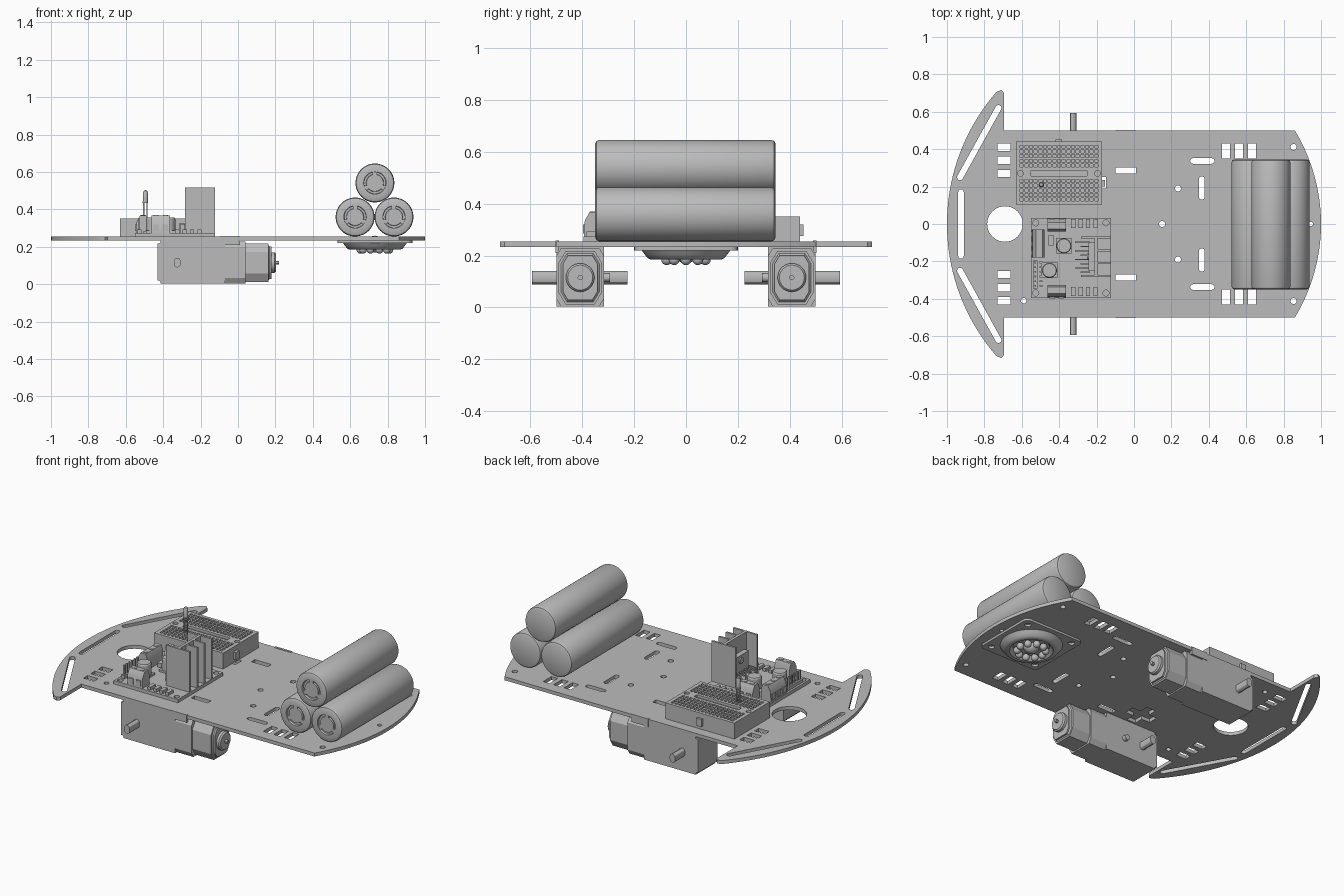
import bpy, bmesh
from math import sin, cos, pi, sqrt, atan2
from mathutils import Matrix, Vector

if "Cube" in bpy.data.objects:
    bpy.data.objects.remove(bpy.data.objects["Cube"], do_unlink=True)

grey = bpy.data.materials.new("plain_grey")
grey.use_nodes = True
grey.diffuse_color = (0.5, 0.5, 0.5, 1)
grey.node_tree.nodes["Principled BSDF"].inputs["Base Color"].default_value = (0.5, 0.5, 0.5, 1)
parts = []
AXIS = {"X": Matrix.Rotation(pi / 2, 4, "Y"), "Y": Matrix.Rotation(-pi / 2, 4, "X"), "Z": Matrix()}


def finish(name, bm):
    bmesh.ops.recalc_face_normals(bm, faces=bm.faces)
    me = bpy.data.meshes.new(name)
    bm.to_mesh(me)
    bm.free()
    me.materials.append(grey)
    ob = bpy.data.objects.new(name, me)
    bpy.context.collection.objects.link(ob)
    parts.append(ob)
    return ob


def box(bm, x0, x1, y0, y1, z0, z1):
    mid = Vector((x0 + x1, y0 + y1, z0 + z1)) / 2
    size = Matrix.Diagonal((x1 - x0, y1 - y0, z1 - z0, 1))
    bmesh.ops.create_cube(bm, size=1, matrix=Matrix.Translation(mid) @ size)


def lathe(bm, profile, at, axis="Z", segs=32):
    """Revolve (radius, height) points round an axis through at."""
    m = Matrix.Translation(at) @ AXIS[axis]
    rings = [[bm.verts.new(m @ Vector((r * cos(2 * pi * i / segs), r * sin(2 * pi * i / segs), h)))
              for i in range(segs)] for r, h in profile]
    for a, b in zip(rings, rings[1:]):
        for i in range(segs):
            j = (i + 1) % segs
            bm.faces.new((a[i], a[j], b[j], b[i]))
    bm.faces.new(rings[0])
    bm.faces.new(rings[-1])


def cyl(bm, r, a, b, at, axis="Z", segs=24):
    lathe(bm, [(r, a), (r, b)], at, axis, segs)


def prism(bm, pts, place, a, b):
    """Extrude a 2D outline between a and b; place turns (u, v, depth) into xyz."""
    lo, hi = ([bm.verts.new(place(u, v, d)) for u, v in pts] for d in (a, b))
    bm.faces.new(lo)
    bm.faces.new(hi)
    for i in range(len(pts)):
        j = (i + 1) % len(pts)
        bm.faces.new((lo[i], lo[j], hi[j], hi[i]))


def slot(ax, ay, bx, by, w, n=8):
    """Rounded slot between two points; a circle when they coincide."""
    t = atan2(by - ay, bx - ax)
    ends = [(bx, by, t - pi / 2), (ax, ay, t + pi / 2)]
    return [(x + w / 2 * cos(s + pi * i / n), y + w / 2 * sin(s + pi * i / n))
            for x, y, s in ends for i in range(n + (ax != bx or ay != by))]


def hole(x, y, r):
    return slot(x, y, x, y, 2 * r)


def rect(x0, x1, y0, y1):
    return [(x0, y0), (x1, y0), (x1, y1), (x0, y1)]


def flip(pts):
    return [(x, -y) for x, y in pts]


def sheet(name, outlines, z0, z1):
    """Flat plate with holes, filled from closed outlines."""
    cu = bpy.data.curves.new(name, "CURVE")
    cu.dimensions, cu.fill_mode, cu.extrude = "2D", "BOTH", (z1 - z0) / 2
    for pts in outlines:
        sp = cu.splines.new("POLY")
        sp.points.add(len(pts) - 1)
        for p, (x, y) in zip(sp.points, pts):
            p.co = (x, y, 0, 1)
        sp.use_cyclic_u = True
    tmp = bpy.data.objects.new(name + "_outline", cu)
    bpy.context.collection.objects.link(tmp)
    me = bpy.data.meshes.new_from_object(tmp.evaluated_get(bpy.context.evaluated_depsgraph_get()))
    bm = bmesh.new()
    bm.from_mesh(me)
    bpy.data.objects.remove(tmp)
    bpy.data.curves.remove(cu)
    bpy.data.meshes.remove(me)
    bmesh.ops.remove_doubles(bm, verts=bm.verts, dist=1e-5)
    bmesh.ops.translate(bm, verts=bm.verts, vec=(0, 0, (z0 + z1) / 2))
    return finish(name, bm)


# chassis plate
BOT, TOP = 0.233, 0.254
right_arc = [(0.037 + sqrt(0.963 ** 2 - y * y), y) for y in [i / 20 for i in range(-10, 11)]]
left_arc = [(0.075 - sqrt(1.075 ** 2 - y * y), y) for y in [0.705 * i / 16 for i in range(16, -17, -1)]]
tip = [(-0.695, 0.5), (-0.695, 0.7), (-0.71, 0.717)]
outline = right_arc + tip + left_arc + flip(tip[::-1])
half = [slot(-0.93, 0.25, -0.725, 0.62, 0.032), slot(0.315, 0.337, 0.415, 0.337, 0.03),
        slot(0.362, 0.145, 0.362, 0.24, 0.03), hole(0.235, 0.19, 0.016),
        hole(0.853, 0.412, 0.016), hole(-0.59, 0.41, 0.015), rect(-0.1, 0.01, 0.27, 0.303)]
half += [rect(-0.73, -0.66, y, y + 0.04) for y in (0.25, 0.32, 0.39)]
half += [rect(x, x + 0.042, 0.35, 0.43) for x in (0.47, 0.54, 0.61)]
s, l = 0.03, 0.085
cross = [(l, -s), (l, s), (s, s), (s, l), (-s, l), (-s, s), (-l, s), (-l, -s), (-s, -s), (-s, -l), (s, -l), (s, -s)]
half.append([(x - 0.235, y + 0.22) for x, y in cross])
centre = [slot(-0.925, -0.17, -0.925, 0.17, 0.03), slot(-0.69, 0, -0.69, 0, 0.19, 20),
          hole(0.15, 0, 0.016), hole(0.945, 0, 0.012)]
sheet("chassis_plate", [outline] + centre + half + [flip(h) for h in half], BOT, TOP)

# gear motors, one each side
def ring(w, z0, z1, c):
    return [(-w, z0 + c), (-w + c * 0.6, z0), (w - c * 0.6, z0), (w, z0 + c),
            (w, z1 - c), (w - c * 0.6, z1), (-w + c * 0.6, z1), (-w, z1 - c)]


for side, label in ((1, "left"), (-1, "right")):
    yc = side * 0.408
    along_x = lambda u, v, d: (d, yc + u, v)
    bm = bmesh.new()
    box(bm, -0.43, -0.07, yc - 0.092, yc + 0.092, 0.004, BOT)
    bmesh.ops.bevel(bm, geom=[e for e in bm.edges if all(v.co.x < -0.4 for v in e.verts)
                              and abs(e.verts[0].co.y - e.verts[1].co.y) > 0.1],
                    offset=0.015, segments=3, affect="EDGES")
    prism(bm, ring(0.092, 0.004, 0.228, 0.03), along_x, -0.07, 0.04)
    cyl(bm, 0.017, -0.02, 0.02, (-0.2, yc - side * 0.095, 0.115), "Y")
    finish(label + "_gearbox", bm)
    bm = bmesh.new()
    prism(bm, ring(0.083, 0.012, 0.217, 0.045), along_x, 0.04, 0.18)
    bmesh.ops.bevel(bm, geom=[e for e in bm.edges if all(v.co.x > 0.17 for v in e.verts)],
                    offset=0.016, segments=3, affect="EDGES")
    lathe(bm, [(0.055, 0.17), (0.055, 0.195), (0.048, 0.203)], (0, yc, 0.115), "X")
    cyl(bm, 0.01, 0.2, 0.22, (0, yc, 0.115), "X", 12)
    finish(label + "_motor", bm)
    bm = bmesh.new()
    axle = slot(-0.325, 0.107, -0.325, 0.123, 0.036, 6)
    prism(bm, axle, lambda u, v, d: (u, d, v), side * 0.225, side * 0.594)
    finish(label + "_axle", bm)
    bm = bmesh.new()
    a, b = sorted((side * 0.49, side * 0.503))
    box(bm, -0.1, 0.01, a, b, 0.21, TOP + 0.003)
    finish(label + "_motor_bracket", bm)

# battery cells with vented cap
cell = [(0.045, -0.346), (0.047, -0.337), (0.058, -0.337), (0.06, -0.35), (0.09, -0.35), (0.1, -0.345),
        (0.104, -0.335), (0.104, 0.33), (0.1, 0.34), (0.09, 0.345)]
for n, (x, z) in enumerate(((0.626, 0.359), (0.834, 0.359), (0.732, 0.541))):
    bm = bmesh.new()
    lathe(bm, cell, (x, 0, z), "Y", 48)
    for k in range(3):
        t = 2 * pi * k / 3 + pi / 2
        cx, cz = x + 0.053 * cos(t), z + 0.053 * sin(t)
        box(bm, cx - 0.012, cx + 0.012, -0.346, -0.336, cz - 0.012, cz + 0.012)
    finish("battery_cell_%d" % (n + 1), bm)

# ball caster under the battery end
cx = 0.732
corners = [(cx + 0.17 * i + 0.03 * cos(t), 0.17 * j + 0.03 * sin(t))
           for i, j, q in ((1, 1, 0), (-1, 1, 1), (-1, -1, 2), (1, -1, 3))
           for t in [(q + k / 4) * pi / 2 for k in range(5)]]
sheet("caster_plate", [corners] + [hole(cx + i, j, 0.018) for i in (-0.155, 0.155) for j in (-0.155, 0.155)],
      0.22, BOT)
bm = bmesh.new()
lathe(bm, [(0.172, 0.221), (0.16, 0.205), (0.148, 0.19), (0.135, 0.184), (0.12, 0.185), (0.108, 0.195),
           (0.1, 0.208), (0.03, 0.21)], (cx, 0, 0), segs=48)
finish("caster_cup", bm)
bm = bmesh.new()
for k in range(10):
    t = 2 * pi * k / 10
    bmesh.ops.create_uvsphere(bm, u_segments=14, v_segments=8, radius=0.021,
                              matrix=Matrix.Translation((cx + 0.078 * cos(t), 0.078 * sin(t), 0.184)))
bmesh.ops.create_uvsphere(bm, u_segments=24, v_segments=12, radius=0.045,
                          matrix=Matrix.Translation((cx, 0, 0.214)))
finish("caster_balls", bm)

# prototyping board with pin holes
bm = bmesh.new()
box(bm, -0.631, -0.171, 0.103, 0.44, TOP, 0.335)
box(bm, -0.42, -0.385, 0.44, 0.453, 0.275, 0.32)
box(bm, -0.171, -0.156, 0.2, 0.235, 0.275, 0.32)
finish("breadboard_body", bm)
pins = [rect(x - 0.008, x + 0.008, y - 0.008, y + 0.008)
        for x in [-0.601 + 0.025 * i for i in range(17)]
        for y0 in (0.13, 0.313) for y in [y0 + 0.025 * j for j in range(5)]]
sheet("breadboard_top", [rect(-0.631, -0.171, 0.103, 0.44), rect(-0.55, -0.252, 0.256, 0.286),
                         hole(-0.607, 0.271, 0.015), hole(-0.195, 0.271, 0.015)] + pins, 0.335, 0.35)

# indicator lamp standing on the board
bm = bmesh.new()
for x in (-0.504, -0.487):
    box(bm, x - 0.003, x + 0.003, 0.207, 0.213, 0.33, 0.44)
lathe(bm, [(0.015, 0.435), (0.015, 0.442), (0.013, 0.443), (0.013, 0.49), (0.009, 0.499), (0.003, 0.502)],
      (-0.495, 0.21, 0), segs=16)
finish("indicator_lamp", bm)

# driver board
PCB = 0.274
sheet("driver_board", [rect(-0.552, -0.123, -0.396, 0.033)] +
      [hole(x, y, 0.016) for x in (-0.525, -0.15) for y in (0.006, -0.369)], TOP, PCB)

# heat sink with four fins and the chip bolted to it
bm = bmesh.new()
box(bm, -0.212, -0.195, -0.284, -0.066, PCB, 0.517)
for y in (-0.284, -0.215, -0.147, -0.078):
    x0 = -0.283 if y in (-0.284, -0.078) else -0.2
    box(bm, x0, -0.123, y, y + 0.012, PCB, 0.517)
finish("heat_sink", bm)
bm = bmesh.new()
box(bm, -0.243, -0.212, -0.25, -0.1, 0.31, 0.42)
cyl(bm, 0.018, -0.25, -0.24, (0, -0.175, 0.39), "X")
for k in range(8):
    y = -0.262 + 0.023 * k
    box(bm, -0.315 if k % 2 else -0.285, -0.235, y, y + 0.007, 0.318, 0.325)
    x = -0.315 if k % 2 else -0.285
    box(bm, x, x + 0.007, y, y + 0.007, PCB, 0.325)
finish("driver_chip", bm)

# screw terminals: sloped outer face, screw on top, wire opening block
def terminal(name, cx, cy, turn, ways):
    bm = bmesh.new()
    w = 0.05 * ways
    prof = [(-0.034, PCB), (0.034, PCB), (0.034, 0.335), (0.022, 0.367), (-0.012, 0.367), (-0.03, 0.335)]
    prism(bm, prof, lambda u, v, d: (d, u, v), -w / 2, w / 2)
    for k in range(ways):
        x = -w / 2 + 0.05 * (k + 0.5)
        cyl(bm, 0.014, 0.36, 0.37, (x, 0.004, 0), segs=16)
        box(bm, x - 0.015, x + 0.015, -0.038, -0.03, PCB + 0.01, PCB + 0.045)
    bmesh.ops.transform(bm, verts=bm.verts, matrix=Matrix.Translation((cx, cy, 0)) @ Matrix.Rotation(turn, 4, "Z"))
    finish(name, bm)


terminal("power_terminal", -0.512, -0.105, -pi / 2, 3)
terminal("left_motor_terminal", -0.413, -0.005, pi, 2)
terminal("right_motor_terminal", -0.413, -0.36, 0, 2)

# capacitors, regulator, header pins and diodes
bm = bmesh.new()
for x, y in ((-0.375, -0.117), (-0.452, -0.248)):
    box(bm, x - 0.042, x + 0.042, y - 0.042, y + 0.042, PCB, PCB + 0.012)
    lathe(bm, [(0.04, PCB), (0.04, 0.35), (0.036, 0.356)], (x, y, 0))
finish("capacitors", bm)
bm = bmesh.new()
box(bm, -0.458, -0.43, -0.115, -0.06, PCB, 0.3)
for x in (-0.325, -0.285, -0.245, -0.205):
    for y in (0.002, -0.36):
        box(bm, x - 0.011, x + 0.011, y - 0.024, y + 0.024, PCB, 0.292)
finish("diodes", bm)
bm = bmesh.new()
box(bm, -0.54, -0.515, -0.345, -0.195, PCB, 0.293)
for k in range(6):
    y = -0.335 + 0.025 * k
    box(bm, -0.532, -0.523, y, y + 0.009, PCB, 0.35)
    box(bm, -0.505, -0.49, y, y + 0.009, PCB, 0.285)
finish("header_pins", bm)

# smooth round faces, keep hard edges
bpy.ops.object.select_all(action="DESELECT")
for ob in parts:
    ob.select_set(True)
bpy.context.view_layer.objects.active = parts[0]
bpy.ops.object.shade_smooth_by_angle()
